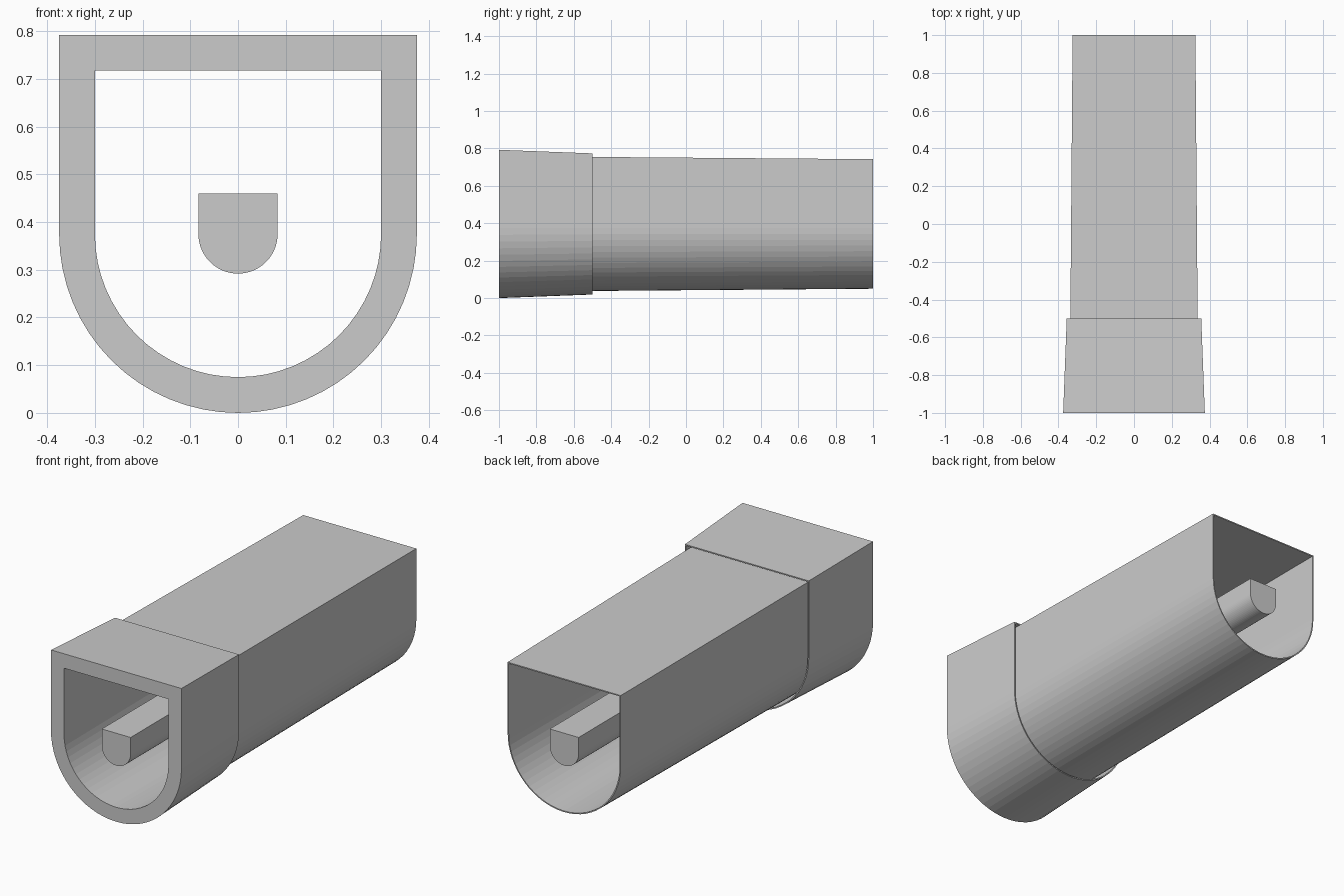
import bpy, bmesh
from math import pi, cos, sin

if "Cube" in bpy.data.objects:
    bpy.data.objects.remove(bpy.data.objects["Cube"])

CENTRE_Z = 0.375
SEGMENTS = 32


def outline(y, r, top):
    """U-shaped section: flat top, straight sides, half-round bottom."""
    pts = [(-r, y, top)]
    for i in range(SEGMENTS + 1):
        a = pi + pi * i / SEGMENTS
        pts.append((r * cos(a), y, CENTRE_Z + r * sin(a)))
    return pts + [(r, y, top)]


def section(y, r):
    return outline(y, r, 0.4175 + r)


def loft(name, sections, closed):
    """Bridge sections in order; closed joins last to first, else caps the ends."""
    bm = bmesh.new()
    rings = [[bm.verts.new(p) for p in s] for s in sections]
    pairs = list(zip(rings, rings[1:]))
    if closed:
        pairs.append((rings[-1], rings[0]))
    else:
        bm.faces.new(rings[0])
        bm.faces.new(rings[-1])
    n = len(rings[0])
    for a, b in pairs:
        for i in range(n):
            j = (i + 1) % n
            bm.faces.new((a[i], a[j], b[j], b[i]))
    bmesh.ops.recalc_face_normals(bm, faces=bm.faces)
    mesh = bpy.data.meshes.new(name)
    bm.to_mesh(mesh)
    bm.free()
    obj = bpy.data.objects.new(name, mesh)
    bpy.context.collection.objects.link(obj)
    return obj


# Long tapered sleeve, thick at the front and thin at the rear lip
loft("main_sleeve", [section(-1, 0.341), section(1, 0.325),
                     section(1, 0.319), section(-1, 0.30)], True)

# Short front collar around the sleeve, open behind its rear lip
loft("front_collar", [section(-1, 0.375), section(-0.5, 0.356),
                      section(-0.5, 0.350), section(-1, 0.341)], True)

# Solid core rod through the full length
loft("core_rod", [outline(-1, 0.083, 0.46), outline(1, 0.083, 0.46)], False)
